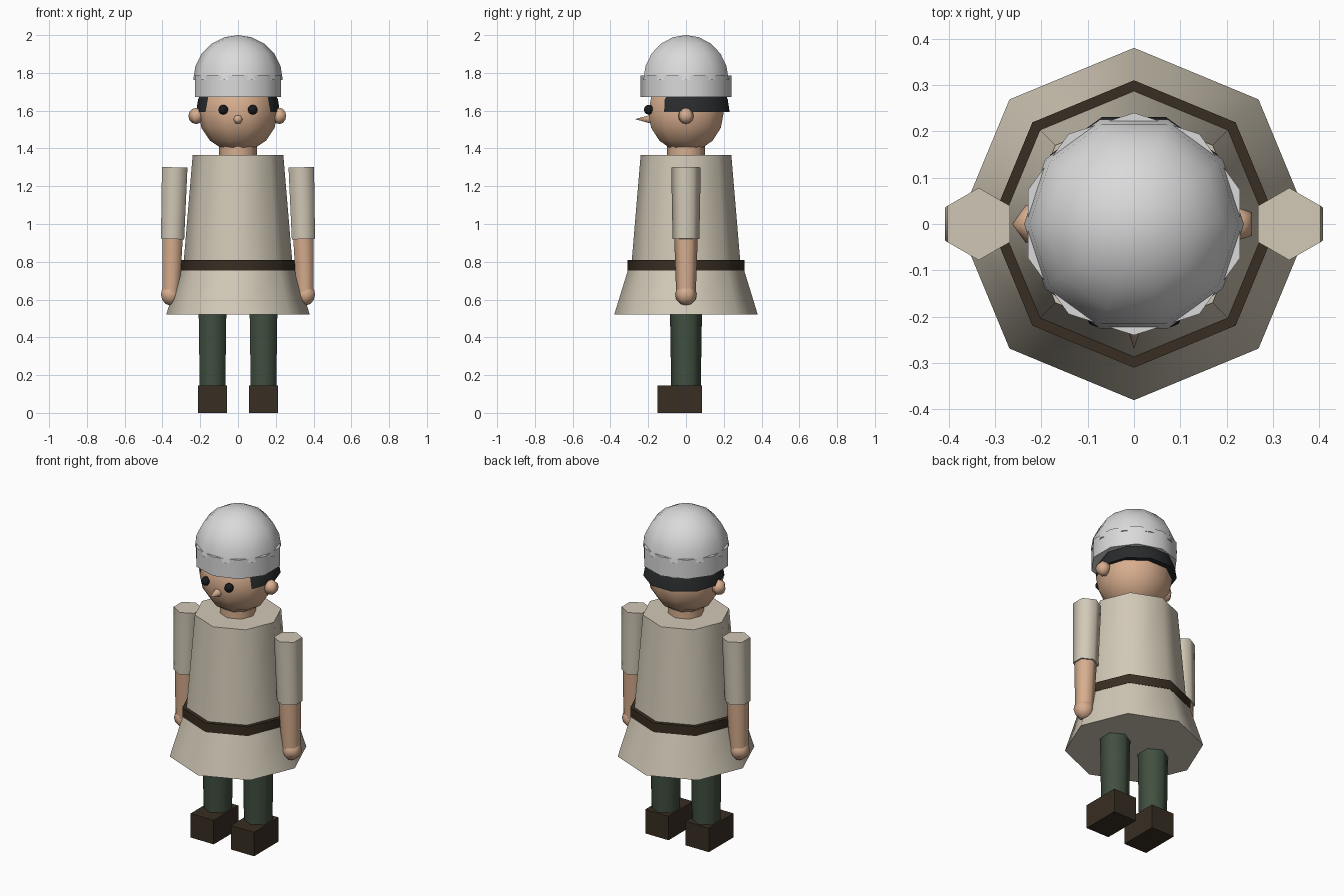
import bpy, bmesh
from math import sin, cos, pi, radians
from mathutils import Matrix

cube = bpy.data.objects.get("Cube")
if cube:
    bpy.data.objects.remove(cube, do_unlink=True)


def material(name, rgb):
    m = bpy.data.materials.new(name)
    m.use_nodes = True
    m.diffuse_color = (*rgb, 1)
    m.node_tree.nodes["Principled BSDF"].inputs["Base Color"].default_value = (*rgb, 1)
    return m


cream = material("cream_cloth", (0.64, 0.58, 0.47))
skin = material("skin", (0.68, 0.42, 0.27))
green = material("dark_green_cloth", (0.052, 0.078, 0.05))
leather = material("dark_leather", (0.04, 0.027, 0.016))
white = material("pale_grey", (0.7, 0.7, 0.7))
hair_black = material("hair_black", (0.022, 0.024, 0.025))
eye_black = material("eye_black", (0.009, 0.01, 0.011))


def finish(name, bm, mat, loc, rot=(0, 0, 0), angle=65):
    bmesh.ops.recalc_face_normals(bm, faces=bm.faces)
    mesh = bpy.data.meshes.new(name)
    bm.to_mesh(mesh)
    bm.free()
    mesh.materials.append(mat)
    ob = bpy.data.objects.new(name, mesh)
    bpy.context.collection.objects.link(ob)
    ob.location, ob.rotation_euler = loc, rot
    bpy.ops.object.select_all(action="DESELECT")
    ob.select_set(True)
    bpy.context.view_layer.objects.active = ob
    bpy.ops.object.shade_smooth_by_angle(angle=radians(angle))
    return ob


def lathe(name, profile, sides, mat, loc=(0, 0, 0), turn=0, rot=(0, 0, 0), angle=65):
    """Turn a list of (radius, z) around z; radius 0 becomes a pole, open ends are capped."""
    bm = bmesh.new()
    rings = []
    for r, z in profile:
        if r < 1e-5:
            rings.append([bm.verts.new((0, 0, z))] * sides)
        else:
            steps = [turn + 2 * pi * i / sides for i in range(sides)]
            rings.append([bm.verts.new((r * cos(a), r * sin(a), z)) for a in steps])
    for low, high in zip(rings, rings[1:]):
        for i in range(sides):
            j = (i + 1) % sides
            bm.faces.new(list(dict.fromkeys((low[i], low[j], high[j], high[i]))))
    for ring in (rings[0], rings[-1]):
        if ring[0] is not ring[1]:
            bm.faces.new(ring)
    return finish(name, bm, mat, loc, rot, angle)


def arc(radius, start=-90, steps=8):
    """Sphere profile from a latitude up to the top pole."""
    lats = [radians(start + (90 - start) * i / steps) for i in range(steps + 1)]
    return [(radius * cos(a), radius * sin(a)) for a in lats]


# Tunic and belt
lathe("skirt", [(0.38, 0.52), (0.30, 0.78)], 8, cream)
lathe("torso", [(0.29, 0.77), (0.24, 1.365)], 8, cream)
lathe("belt", [(0.31, 0.755), (0.31, 0.81)], 8, leather)

# Head, hair and helmet
lathe("neck", [(0.1, 1.33), (0.1, 1.43)], 8, skin)
lathe("head", arc(0.21), 10, skin, (0, 0, 1.59), angle=180)
lathe("hair", arc(0.222, 0, 5), 10, hair_black, (0, 0.02, 1.592))
lathe("helmet_dome", arc(0.237, 0, 5), 10, white, (0, 0, 1.763))
lathe("helmet_band", [(0.24, 1.673), (0.24, 1.787)], 10, white, turn=pi / 2)

# Nose
lathe("nose", [(0.027, 0), (0, 0.085)], 6, skin, (0, -0.185, 1.555), rot=(pi / 2, 0, 0))

# Paired parts
for side, s in (("left", 1), ("right", -1)):
    lathe(side + "_eye", arc(0.026, steps=6), 8, eye_black, (s * 0.078, -0.197, 1.605), angle=180)
    lathe(side + "_ear", arc(0.043, steps=6), 5, skin, (s * 0.22, 0, 1.572), turn=pi, angle=180)

    # Arm hangs from the shoulder with a slight outward tilt
    shoulder, tilt = (s * 0.335, 0, 1.3), (0, -s * 0.03, 0)
    lathe(side + "_sleeve", [(0.071, -0.38), (0.078, 0)], 6, cream, shoulder, pi / 2, tilt)
    lathe(side + "_forearm", [(0.052, -0.67), (0.063, -0.35)], 6, skin, shoulder, pi / 2, tilt)
    lathe(side + "_hand", arc(0.058, steps=6), 6, skin, (s * 0.358, 0, 0.627), pi / 2, angle=180)

    # Leg and boot
    lathe(side + "_leg", [(0.078, 0.12), (0.085, 0.56)], 6, green, (s * 0.135, 0, 0), pi / 2)
    bm = bmesh.new()
    bmesh.ops.create_cube(bm, size=1, matrix=Matrix.Diagonal((0.155, 0.235, 0.145, 1)))
    finish(side + "_boot", bm, leather, (s * 0.135, -0.0325, 0.0725), angle=30)
